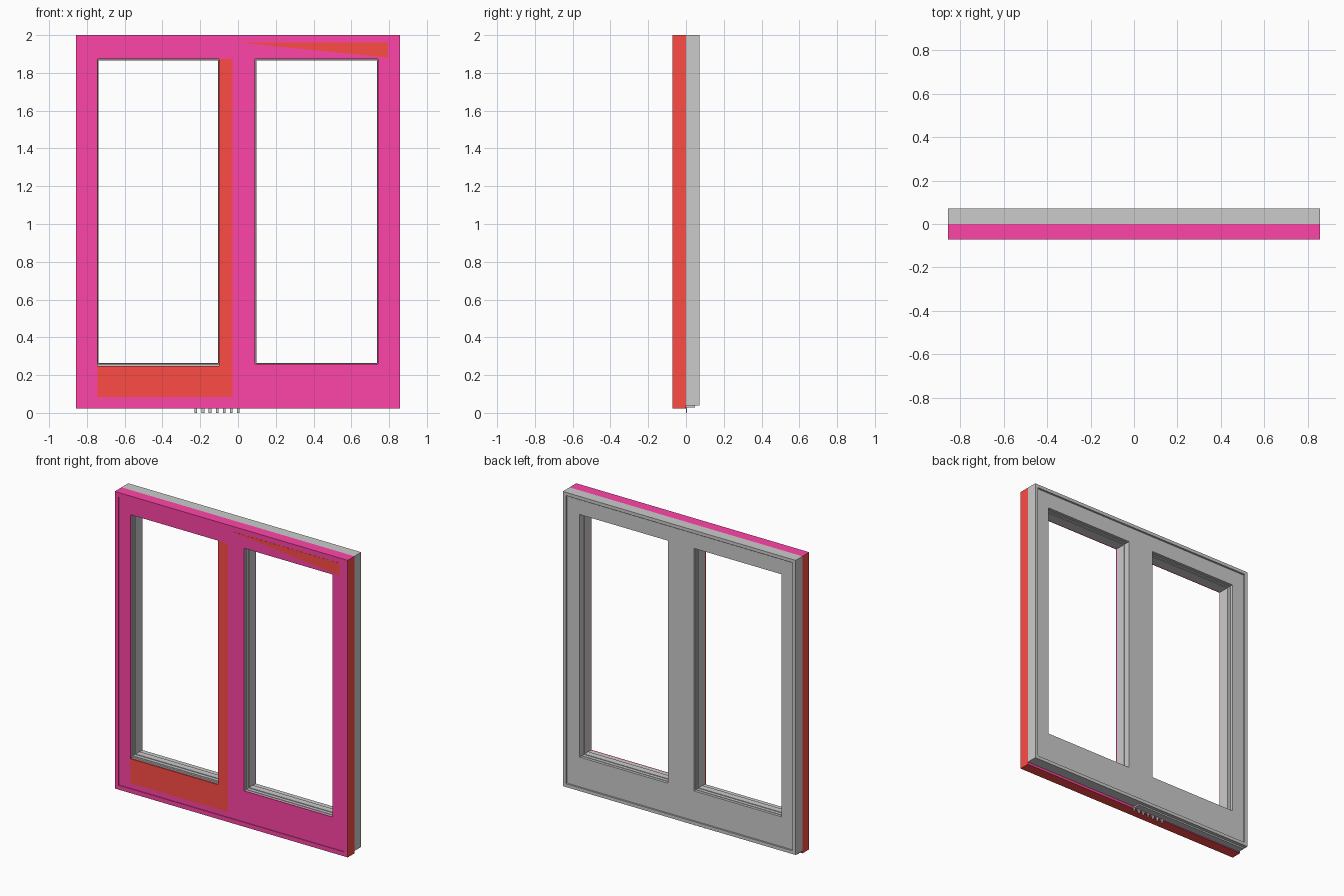
import bpy, bmesh

if "Cube" in bpy.data.objects:
    bpy.data.objects.remove(bpy.data.objects["Cube"])

W, D = 0.858, 0.071          # half width, half depth
OPEN = [(-0.745, -0.10), (0.09, 0.742)]   # glazed openings in x
Z0, Z1 = 0.258, 1.873        # openings in z


def material(name, rgb):
    m = bpy.data.materials.new(name)
    m.diffuse_color = (*rgb, 1)
    m.use_nodes = True
    m.node_tree.nodes["Principled BSDF"].inputs["Base Color"].default_value = m.diffuse_color
    return m


pink = material("pink", (1.0, 0.06, 0.39))
red = material("red", (1.0, 0.07, 0.06))


def finish(name, bm, mats=()):
    bmesh.ops.recalc_face_normals(bm, faces=bm.faces)
    me = bpy.data.meshes.new(name)
    bm.to_mesh(me)
    bm.free()
    ob = bpy.data.objects.new(name, me)
    bpy.context.collection.objects.link(ob)
    for m in mats:
        me.materials.append(m)
    return ob


def prism(bm, pts, y0, y1):
    a = [bm.verts.new((x, y0, z)) for x, z in pts]
    b = [bm.verts.new((x, y1, z)) for x, z in pts]
    bm.faces.new(a)
    bm.faces.new(b[::-1])
    for i in range(len(pts)):
        j = (i + 1) % len(pts)
        bm.faces.new((a[i], b[i], b[j], a[j]))


def boxes(name, rects, y0, y1, mats=()):
    bm = bmesh.new()
    for x0, x1, z0, z1 in rects:
        prism(bm, [(x0, z0), (x1, z0), (x1, z1), (x0, z1)], y0, y1)
    return finish(name, bm, mats)


def sweep(name, rect, profile, closed=True, mats=()):
    """Mitred ring around rect; profile points are (inward offset, y)."""
    x0, x1, z0, z1 = rect
    bm = bmesh.new()
    loops = [[bm.verts.new((x, y, z)) for x, z in
              ((x0 + o, z0 + o), (x1 - o, z0 + o), (x1 - o, z1 - o), (x0 + o, z1 - o))]
             for o, y in profile]
    n = len(loops)
    for i in range(n if closed else n - 1):
        a, b = loops[i], loops[(i + 1) % n]
        for k in range(4):
            m = (k + 1) % 4
            bm.faces.new((a[k], a[m], b[m], b[k]))
    return finish(name, bm, mats)


# Coloured outer frame: sides and underside red, front and top pink
front = sweep("outer_frame_front", (-W, W, 0.022, 2.0),
              [(0, -D), (0.029, -D), (0.029, 0), (0, 0)], mats=(pink, red))
for p in front.data.polygons:
    if abs(p.normal.x) > 0.9 or p.normal.z < -0.9:
        p.material_index = 1

# Grey inner half of the outer frame with a raised lip
sweep("outer_frame_back", (-W, W, 0.038, 2.0),
      [(0, 0), (0, D), (0.022, D), (0.022, 0.058), (0.03, 0.058), (0.03, 0)])

# Grey sash core: stiles and rails around the two openings
(la, lb), (ra, rb) = OPEN
S, ZB, ZT, M = 0.829, 0.051, 1.971, -0.028
boxes("sash_core", [(-S, la, ZB, ZT), (lb, ra, ZB, ZT), (rb, S, ZB, ZT),
                    (la, lb, ZB, Z0), (ra, rb, ZB, Z0),
                    (la, lb, Z1, ZT), (ra, rb, Z1, ZT)], -0.058, 0.06)

# Coloured cladding on the front of the sashes
F0, F1 = -0.066, -0.058
boxes("sash_cladding_pink",
      [(-S, la, ZB, ZT), (la, M, Z1, ZT), (la, M, ZB, 0.085),
       (M, ra, ZB, ZT), (rb, S, ZB, ZT), (ra, rb, ZB, Z0), (ra, rb, Z1, ZT)],
      F0, F1, (pink,))
boxes("sash_cladding_red", [(la, M, 0.085, 0.248), (lb, M, 0.248, Z1)], F0, F1, (red,))
bm = bmesh.new()
prism(bm, [(0, 1.962), (0.795, 1.88), (0.795, 1.962)], F0 - 0.001, F0)
finish("top_rail_wedge", bm, (red,))

# Stepped glazing beads lining each opening
for side, (a, b) in zip(("left", "right"), OPEN):
    sweep(side + "_glazing_bead", (a, b, Z0, Z1),
          [(0, -0.045), (0.003, -0.045), (0.003, -0.022), (0.007, -0.022), (0.007, 0.02),
           (0.003, 0.02), (0.003, 0.042), (0, 0.042)], closed=False)

# Sill strip under the grey half, and the row of drain pegs
boxes("sill_strip", [(-W + 0.01, 0.0, 0.028, 0.039)], 0, 0.048)
boxes("drain_pegs", [(-0.23 + i * 0.0375, -0.216 + i * 0.0375, 0, 0.03) for i in range(7)],
      0.0, 0.006)
